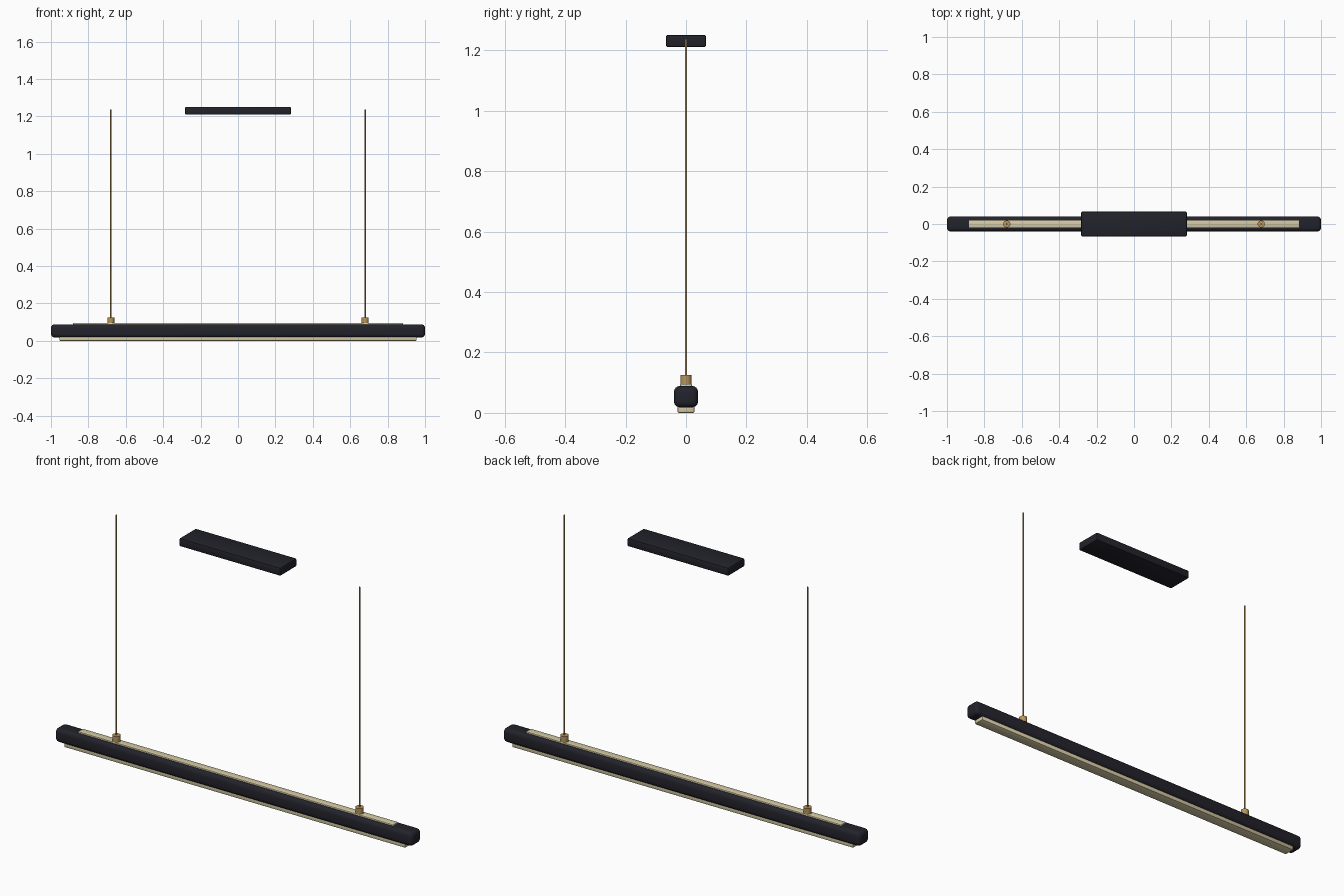
import bpy
from math import radians

if "Cube" in bpy.data.objects:
    bpy.data.objects.remove(bpy.data.objects["Cube"], do_unlink=True)


def material(name, rgb):
    mat = bpy.data.materials.new(name)
    mat.use_nodes = True
    mat.diffuse_color = (*rgb, 1)
    mat.node_tree.nodes["Principled BSDF"].inputs["Base Color"].default_value = (*rgb, 1)
    return mat


charcoal = material("charcoal", (0.016, 0.016, 0.024))
brass = material("brass", (0.48, 0.30, 0.10))
cream = material("cream diffuser", (0.68, 0.60, 0.38))


def finish(name, mat):
    obj = bpy.context.object
    obj.name = name
    obj.data.materials.append(mat)
    return obj


def rounded_box(name, size, bottom, mat, bevel, segments):
    """Box centred on x and y, standing on the given height."""
    bpy.ops.mesh.primitive_cube_add(size=1, location=(0, 0, bottom + size[2] / 2))
    obj = finish(name, mat)
    obj.scale = size
    bpy.ops.object.transform_apply(location=False, rotation=False, scale=True)
    mod = obj.modifiers.new("Rounded edges", 'BEVEL')
    mod.width = bevel
    mod.segments = segments
    bpy.ops.object.modifier_apply(modifier=mod.name)
    bpy.ops.object.shade_smooth_by_angle(angle=radians(35))


def rod(name, x, bottom, top, radius, sides, mat):
    bpy.ops.mesh.primitive_cylinder_add(
        vertices=sides, radius=radius, depth=top - bottom,
        location=(x, 0, (bottom + top) / 2))
    finish(name, mat)
    bpy.ops.object.shade_smooth_by_angle(angle=radians(35))


# Light bar with its lower and upper diffusers
rounded_box("bar_housing", (2.0, 0.08, 0.071), 0.018, charcoal, 0.02, 4)
rounded_box("lower_diffuser", (1.91, 0.056, 0.03), 0, cream, 0.005, 2)
rounded_box("upper_diffuser", (1.765, 0.04, 0.02), 0.076, cream, 0.004, 2)

# Ceiling canopy
rounded_box("ceiling_canopy", (0.566, 0.132, 0.041), 1.21, charcoal, 0.006, 2)

# Suspension cables with their ferrules
for side, x in (("left", 0.68), ("right", -0.68)):
    rod(side + "_ferrule", x, 0.088, 0.125, 0.019, 24, brass)
    rod(side + "_cable", x, 0.12, 1.237, 0.0035, 12, brass)
